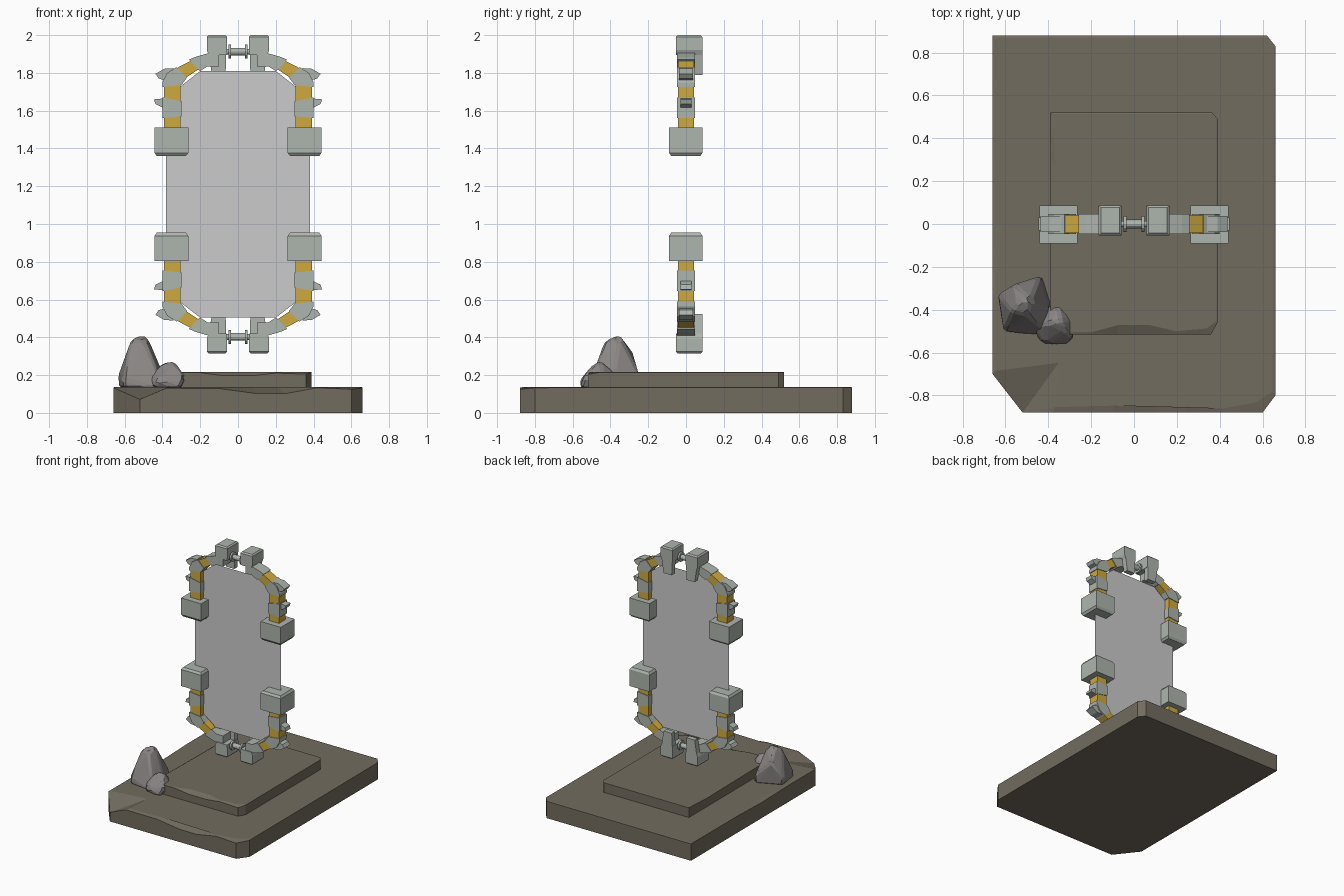
import bpy, bmesh
from math import cos, sin, pi

MID = 1.157  # height of the frame's horizontal mirror plane


def material(name, rgb):
    m = bpy.data.materials.new(name)
    m.diffuse_color = (*rgb, 1)
    return m


METAL = material("pale_metal", (0.42, 0.46, 0.42))
GOLD = material("yellow_band", (0.62, 0.40, 0.05))
STONE = material("brown_stone", (0.17, 0.15, 0.115))
ROCK = material("grey_rock", (0.25, 0.235, 0.23))


def finish(name, bm, mat=None, quarter=False):
    bmesh.ops.recalc_face_normals(bm, faces=bm.faces)
    if quarter:
        bmesh.ops.translate(bm, verts=bm.verts, vec=(0, 0, -MID))
    me = bpy.data.meshes.new(name)
    bm.to_mesh(me)
    bm.free()
    ob = bpy.data.objects.new(name, me)
    bpy.context.collection.objects.link(ob)
    if mat:
        me.materials.append(mat)
    if quarter:  # repeat to all four corners
        ob.location.z = MID
        mod = ob.modifiers.new("mirror", 'MIRROR')
        mod.use_axis = (True, False, True)
        mod.use_mirror_merge = False
    return ob


def skin(bm, rings):
    """Join equal-length rings of points into a closed solid."""
    vs = [[bm.verts.new(p) for p in r] for r in rings]
    n = len(vs[0])
    for a, b in zip(vs, vs[1:]):
        for i in range(n):
            bm.faces.new((a[i], a[(i + 1) % n], b[(i + 1) % n], b[i]))
    bm.faces.new(vs[0])
    bm.faces.new(vs[-1])


def prism(name, pts, y, mat):
    bm = bmesh.new()
    skin(bm, [[(x, s, z) for x, z in pts] for s in (-y, y)])
    return finish(name, bm, mat, True)


def stack(name, layers, mat):
    """Rectangular sections (x0, x1, y0, y1, z) joined upwards."""
    bm = bmesh.new()
    skin(bm, [[(a, c, z), (b, c, z), (b, d, z), (a, d, z)] for a, b, c, d, z in layers])
    return finish(name, bm, mat, True)


def slab(name, z0, z1, rim):
    """Stone slab: rim of (x, y, top edge drop), flat inside a worn border."""
    bm = bmesh.new()
    low = [(x, y, z0) for x, y, d in rim]
    edge = [(x, y, z1 - d) for x, y, d in rim]
    flat = [(x * (1 - 5 * d), y * (1 - 4 * d) * 0.995, z1) for x, y, d in rim]
    skin(bm, [low, edge, flat])
    bmesh.ops.triangulate(bm, faces=bm.faces)
    return finish(name, bm, STONE)


def rock(name, pts):
    bm = bmesh.new()
    for p in pts:
        bm.verts.new(p)
    bmesh.ops.convex_hull(bm, input=bm.verts)
    bmesh.ops.delete(bm, geom=[v for v in bm.verts if not v.link_faces], context='VERTS')
    bmesh.ops.bevel(bm, geom=bm.edges[:], offset=0.012, segments=1, affect='EDGES')
    return finish(name, bm, ROCK)


# Stone base in two tiers with worn edges
slab("lower_slab", 0, 0.137, [
    (-0.66, -0.70, 0.004), (-0.52, -0.88, 0.065), (-0.38, -0.88, 0.006),
    (-0.10, -0.88, 0.008), (0.10, -0.88, 0.035), (0.25, -0.88, 0.035),
    (0.42, -0.88, 0.004), (0.60, -0.88, 0.012), (0.66, -0.80, 0.004),
    (0.66, 0.83, 0.002), (0.62, 0.88, 0.002), (-0.66, 0.88, 0.002),
    (-0.66, 0.30, 0.003), (-0.66, 0.0, 0.012), (-0.66, -0.35, 0.004)])
slab("upper_slab", 0.12, 0.217, [
    (-0.39, -0.515, 0.003), (-0.20, -0.515, 0.004), (-0.08, -0.515, 0.02),
    (0.08, -0.515, 0.02), (0.20, -0.515, 0.006), (0.36, -0.515, 0.012),
    (0.39, -0.46, 0.003), (0.39, 0.49, 0.002), (0.365, 0.52, 0.002),
    (-0.39, 0.52, 0.002), (-0.39, 0.30, 0.012)])

# Boulders on the front left corner
rock("large_boulder", [
    (-0.63, -0.33, 0.13), (-0.635, -0.33, 0.20), (-0.60, -0.50, 0.13), (-0.61, -0.50, 0.18),
    (-0.43, -0.52, 0.13), (-0.41, -0.50, 0.18), (-0.39, -0.37, 0.13), (-0.40, -0.38, 0.22),
    (-0.43, -0.24, 0.13), (-0.44, -0.245, 0.20), (-0.56, -0.28, 0.32), (-0.57, -0.41, 0.38),
    (-0.48, -0.35, 0.41), (-0.54, -0.36, 0.41), (-0.49, -0.43, 0.38)])
rock("small_boulder", [
    (-0.45, -0.53, 0.13), (-0.47, -0.48, 0.19), (-0.42, -0.565, 0.17), (-0.31, -0.56, 0.13),
    (-0.28, -0.54, 0.19), (-0.275, -0.44, 0.18), (-0.29, -0.41, 0.13), (-0.36, -0.36, 0.20),
    (-0.42, -0.39, 0.14), (-0.40, -0.46, 0.27), (-0.34, -0.45, 0.275), (-0.32, -0.50, 0.25)])

# Thin panel inside the frame
bm = bmesh.new()
octagon = [(0.20, 1.81), (0.38, 1.67), (0.38, 0.644), (0.20, 0.504)]
bm.faces.new([bm.verts.new((x, 0, z)) for x, z in octagon + [(-x, z) for x, z in octagon[::-1]]])
finish("portal_panel", bm)

# Grey frame segments (x, z outlines of one quarter)
prism("side_segment", [(0.30, 1.57), (0.40, 1.56), (0.40, 1.67), (0.30, 1.65)], 0.047, METAL)
prism("corner_segment", [(0.30, 1.735), (0.40, 1.725), (0.40, 1.75), (0.375, 1.80),
                         (0.325, 1.83), (0.27, 1.775)], 0.047, METAL)
prism("top_segment", [(0.10, 1.835), (0.16, 1.835), (0.20, 1.81), (0.215, 1.82),
                      (0.26, 1.87), (0.225, 1.885), (0.155, 1.905), (0.10, 1.91)], 0.047, METAL)
# Yellow bands between them
prism("lower_yellow_band", [(0.305, 1.50), (0.393, 1.50), (0.393, 1.575), (0.305, 1.58)], 0.042, GOLD)
prism("upper_yellow_band", [(0.305, 1.64), (0.393, 1.65), (0.393, 1.735), (0.305, 1.745)], 0.042, GOLD)
prism("corner_yellow_band", [(0.207, 1.82), (0.28, 1.772), (0.335, 1.82), (0.245, 1.867)], 0.042, GOLD)
# Outward spikes
prism("side_spike", [(0.39, 1.665), (0.445, 1.66), (0.437, 1.635), (0.39, 1.612)], 0.03, METAL)
prism("corner_spike", [(0.34, 1.825), (0.39, 1.822), (0.437, 1.795), (0.42, 1.77), (0.385, 1.76)], 0.037, METAL)
# End blocks with chamfered inner ends
stack("end_block", [(0.275, 0.43, -0.078, 0.076, 1.36), (0.263, 0.442, -0.09, 0.087, 1.377),
                    (0.263, 0.442, -0.09, 0.087, 1.51)], METAL)
# Clamp heads with rear tongues
stack("clamp_head", [(0.06, 0.155, -0.053, 0.087, 1.895), (0.058, 0.165, -0.053, 0.087, 1.92),
                     (0.058, 0.165, -0.053, 0.087, 1.99), (0.068, 0.155, -0.043, 0.077, 2.0)], METAL)
stack("clamp_tongue", [(0.066, 0.138, 0.047, 0.087, 1.79), (0.062, 0.155, 0.045, 0.087, 1.90)], METAL)

# Flanged pins linking the clamps, top and bottom
half = [(0.036, 0.020), (0.036, 0.037), (0.050, 0.037), (0.050, 0.015), (0.07, 0.015)]
bm = bmesh.new()
skin(bm, [[(x, r * cos(k * pi / 6), 1.912 + r * sin(k * pi / 6)) for k in range(12)]
          for x, r in [(-x, r) for x, r in half[::-1]] + half])
pin = finish("clamp_pin", bm, METAL, True)
pin.modifiers["mirror"].use_axis = (False, False, True)
